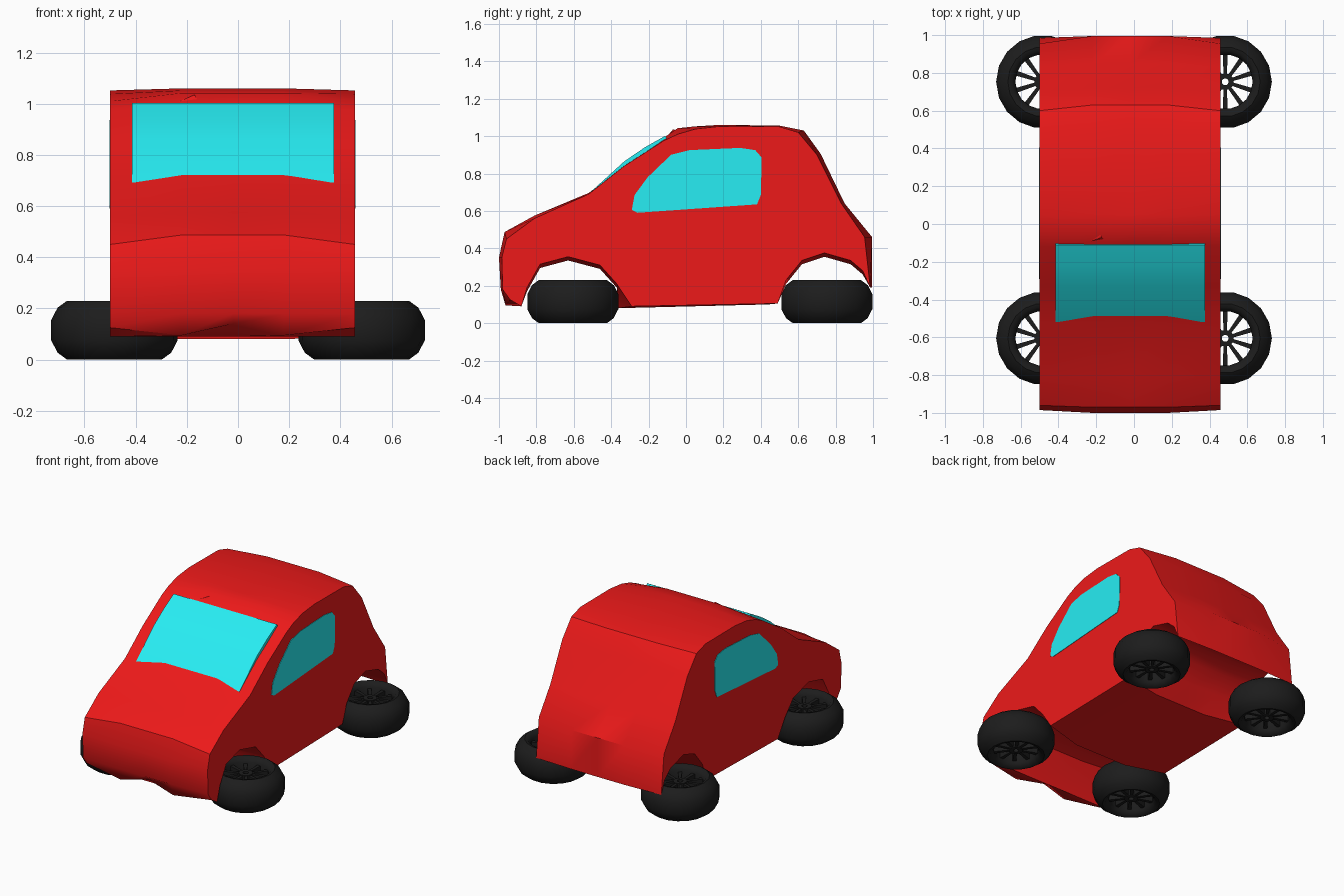
import bpy, math
from math import sin, cos, pi

if "Cube" in bpy.data.objects:
    bpy.data.objects.remove(bpy.data.objects["Cube"])


def material(name, rgb):
    m = bpy.data.materials.new(name)
    m.diffuse_color = (*rgb, 1)
    m.use_nodes = True
    m.node_tree.nodes["Principled BSDF"].inputs["Base Color"].default_value = m.diffuse_color
    return m


RED = material("red_paint", (0.85, 0.01, 0.01))
CYAN = material("cyan_glass", (0.02, 0.85, 0.9))
BLACK = material("black_rubber", (0.012, 0.012, 0.012))


def make(name, verts, faces, mat, angle=38):
    me = bpy.data.meshes.new(name)
    me.from_pydata(verts, [], faces)
    me.materials.append(mat)
    ob = bpy.data.objects.new(name, me)
    bpy.context.collection.objects.link(ob)
    bpy.ops.object.select_all(action='DESELECT')
    bpy.context.view_layer.objects.active = ob
    ob.select_set(True)
    bpy.ops.object.mode_set(mode='EDIT')
    bpy.ops.mesh.select_all(action='SELECT')
    bpy.ops.mesh.normals_make_consistent(inside=False)
    bpy.ops.object.mode_set(mode='OBJECT')
    bpy.ops.object.shade_smooth_by_angle(angle=math.radians(angle))
    return ob


def loft(name, xs, profiles, mat):
    """Skin closed y-z profiles placed at each x, with end caps."""
    n, k = len(profiles[0]), len(xs)
    verts = [(x, y, z) for x, p in zip(xs, profiles) for y, z in p]
    faces = [(c * n + i, c * n + (i + 1) % n, (c + 1) * n + (i + 1) % n, (c + 1) * n + i)
             for c in range(k - 1) for i in range(n)]
    faces += [tuple(range(n))[::-1], tuple(range((k - 1) * n, k * n))]
    return make(name, verts, faces, mat)


# Body: side outline (y, z) plus the bulge (dy, dz) toward the middle of the car
outline = [
    (-.94, .125, -.025, -.03), (-.98, .18, -.01, 0), (-.985, .35, -.015, 0),
    (-.96, .45, -.01, .037), (-.81, .56, 0, .015), (-.52, .69, 0, .006),
    (-.33, .84, 0, .005), (-.12, .975, 0, .015), (-.045, 1.01, 0, .032),
    (.05, 1.038, 0, .014), (.18, 1.052, 0, .008), (.5, 1.05, 0, .006),
    (.6, 1.02, .03, .01), (.70, .90, .02, .005), (.83, .64, .018, 0),
    (.955, .46, .04, 0), (.985, .19, .01, 0),
    (.945, .28, 0, -.02), (.88, .335, 0, -.02), (.74, .375, 0, -.02),
    (.62, .335, 0, -.02), (.535, .23, 0, -.02), (.49, .105, -.05, -.005),
    (-.29, .09, -.07, -.01), (-.37, .21, 0, -.02), (-.46, .31, 0, -.02),
    (-.63, .355, 0, -.02), (-.78, .315, 0, -.02), (-.85, .19, 0, -.02),
    (-.88, .09, 0, 0),
]


def section(w):
    return [(y + w * dy, z + w * dz) for y, z, dy, dz in outline]


mid = section(1)
mid[0] = (-.94, .14)
loft("car_body", [-.5, -.22, -.02, .18, .457],
     [section(0), section(1), mid, section(1), section(0)], RED)

# Windscreen: thin pane following the slope
pane = [(-.52, .692), (-.33, .865), (-.22, .94), (-.11, 1.002)]
pane += [(y + .02, z - .04) for y, z in reversed(pane)]
loft("windscreen", [-.415, .375], [pane, pane], CYAN)

# Side windows, flush with the flanks
window = [(-.29, .605), (-.275, .685), (-.205, .78), (-.08, .9), (.02, .925),
          (.29, .937), (.37, .925), (.405, .885), (.4, .685), (.38, .635), (-.26, .59)]
for side, x0, x1 in (("left", .45, .46), ("right", -.503, -.49)):
    loft(side + "_window", [x0, x1], [window, window], CYAN)

# Small nub on the roof's front edge
make("roof_nub", [(-.25, -.1, 1.0), (-.15, -.09, 1.0), (-.17, -.07, 1.035), (-.2, -.03, 1.03)],
     [(0, 1, 2), (0, 2, 3), (1, 3, 2), (0, 3, 1)], RED)


# Wheels lying flat: tyre and hub are lathed rings, spokes are bars
def ring(profile, seg):
    n = len(profile)
    verts = [(r * cos(2 * pi * s / seg), r * sin(2 * pi * s / seg), z)
             for s in range(seg) for r, z in profile]
    faces = [(s * n + i, s * n + (i + 1) % n, (s + 1) % seg * n + (i + 1) % n, (s + 1) % seg * n + i)
             for s in range(seg) for i in range(n)]
    return verts, faces


def spokes(count, r0, r1, w0, w1, z0, z1):
    verts, faces = [], []
    for k in range(count):
        a = 2 * pi * (k + .5) / count
        b = len(verts)
        for z in (z0, z1):
            for r, t in ((r0, -w0), (r1, -w1), (r1, w1), (r0, w0)):
                verts.append((r * cos(a) - t * sin(a), r * sin(a) + t * cos(a), z))
        faces += [tuple(b + i for i in f) for f in
                  ((3, 2, 1, 0), (4, 5, 6, 7), (0, 1, 5, 4), (1, 2, 6, 5), (2, 3, 7, 6), (3, 0, 4, 7))]
    return verts, faces


tyre = [(.145, .03), (.165, .005), (.185, 0), (.222, .027), (.247, .075), (.247, .155),
        (.222, .203), (.185, .23), (.165, .225), (.145, .2)]
hub = [(.018, .035), (.045, .035), (.045, .195), (.018, .195)]
parts = (("tyre", ring(tyre, 18)), ("hub", ring(hub, 12)),
         ("spokes", spokes(10, .04, .15, .009, .013, .04, .19)))
for end, y in (("front", -.605), ("rear", .753)):
    for side, x in (("left", .483), ("right", -.483)):
        for part, (v, f) in parts:
            ob = make(f"{end}_{side}_{part}", v, f, BLACK, 40)
            ob.location = (x, y, 0)
